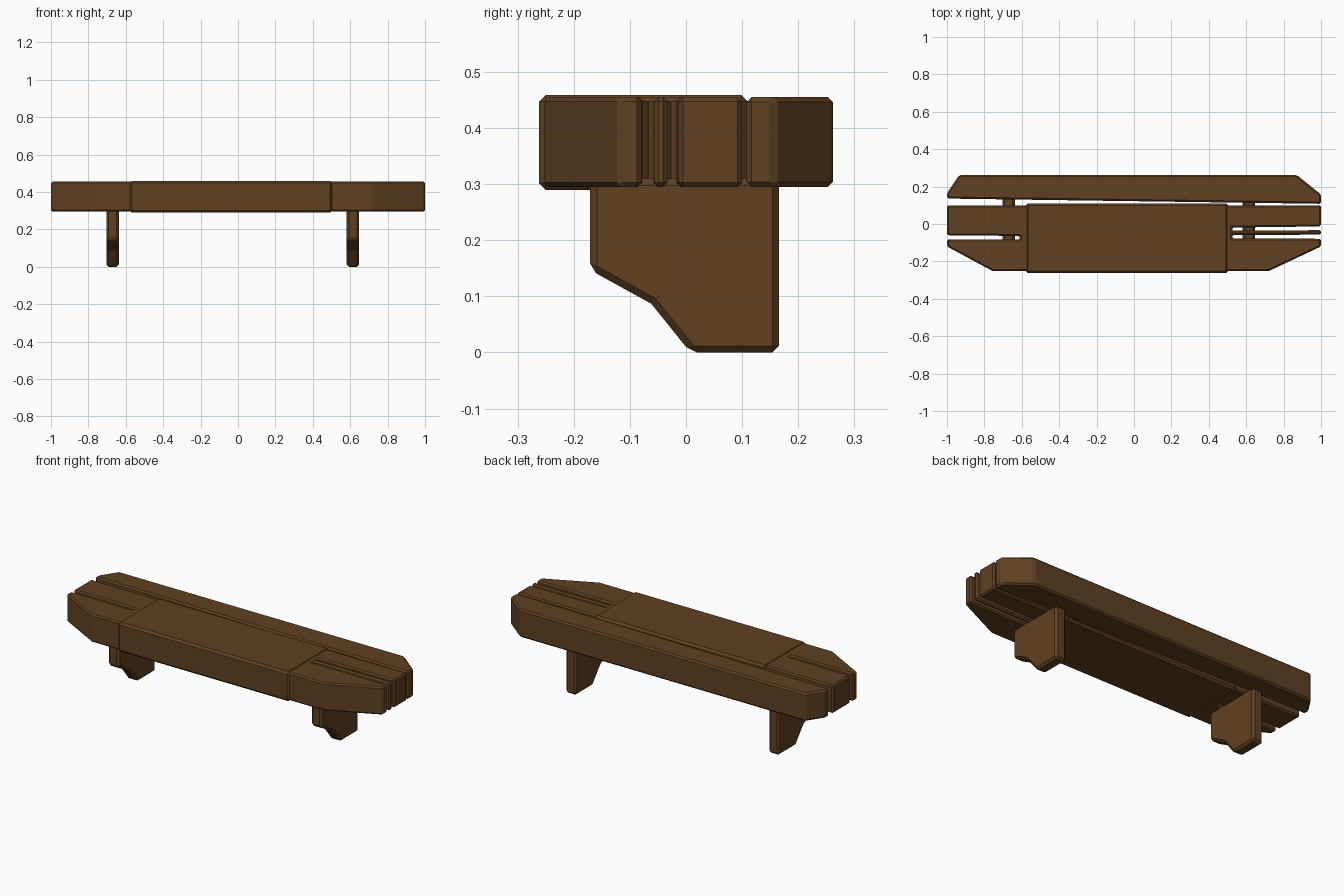
import bpy, bmesh
from mathutils import Vector

if "Cube" in bpy.data.objects:
    bpy.data.objects.remove(bpy.data.objects["Cube"])

wood = bpy.data.materials.new("dark brown wood")
wood.diffuse_color = (0.117, 0.052, 0.0155, 1)
wood.use_nodes = True
wood.node_tree.nodes["Principled BSDF"].inputs["Base Color"].default_value = wood.diffuse_color


def extrude_profile(name, points, axis, lo, hi, chamfer):
    """Extrude a 2D outline along z (points are x, y) or x (points are y, z)."""
    bm = bmesh.new()
    if axis == 'z':
        verts = [bm.verts.new((a, b, lo)) for a, b in points]
        step = Vector((0, 0, hi - lo))
    else:
        verts = [bm.verts.new((lo, a, b)) for a, b in points]
        step = Vector((hi - lo, 0, 0))
    face = bm.faces.new(verts)
    geom = bmesh.ops.extrude_face_region(bm, geom=[face], use_keep_orig=True)["geom"]
    bmesh.ops.translate(bm, vec=step, verts=[g for g in geom if isinstance(g, bmesh.types.BMVert)])
    bmesh.ops.recalc_face_normals(bm, faces=bm.faces)
    mesh = bpy.data.meshes.new(name)
    bm.to_mesh(mesh)
    bm.free()
    mesh.materials.append(wood)
    obj = bpy.data.objects.new(name, mesh)
    bpy.context.collection.objects.link(obj)
    bevel = obj.modifiers.new("chamfer", 'BEVEL')
    bevel.width = chamfer
    bevel.segments = 1
    bevel.limit_method = 'ANGLE'
    bevel.angle_limit = 0.5
    bevel.use_clamp_overlap = False
    return obj


# Narrow rear plank with clipped corners
extrude_profile("rear_plank", [(-1, 0.136), (1, 0.108), (1, 0.158), (0.87, 0.262),
                               (-0.935, 0.262), (-1, 0.164)], 'z', 0.295, 0.455, 0.009)

# Wide front plank: slightly thicker core and two split ends
extrude_profile("front_plank_core", [(-0.58, -0.262), (0.505, -0.262),
                                     (0.505, 0.11), (-0.58, 0.11)], 'z', 0.29, 0.459, 0.012)
extrude_profile("front_plank_left_end", [
    (-0.54, 0.1), (-1, 0.1), (-1, -0.06), (-0.61, -0.064), (-0.61, -0.082),
    (-1, -0.083), (-1, -0.12), (-0.755, -0.252), (-0.54, -0.252)], 'z', 0.295, 0.455, 0.008)
extrude_profile("front_plank_right_end", [
    (0.46, -0.252), (0.72, -0.252), (1, -0.12), (1, -0.079), (0.525, -0.077),
    (0.525, -0.059), (1, -0.057), (1, -0.033), (0.525, -0.036), (0.525, -0.019),
    (1, -0.013), (1, 0.1), (0.46, 0.1)], 'z', 0.295, 0.455, 0.008)

# Bracket legs
leg = [(-0.171, 0.31), (-0.171, 0.147), (-0.062, 0.087), (0.008, 0), (0.166, 0), (0.166, 0.31)]
for side, x in (("left", -0.704), ("right", 0.581)):
    extrude_profile(side + "_leg", leg, 'x', x, x + 0.067, 0.012)
